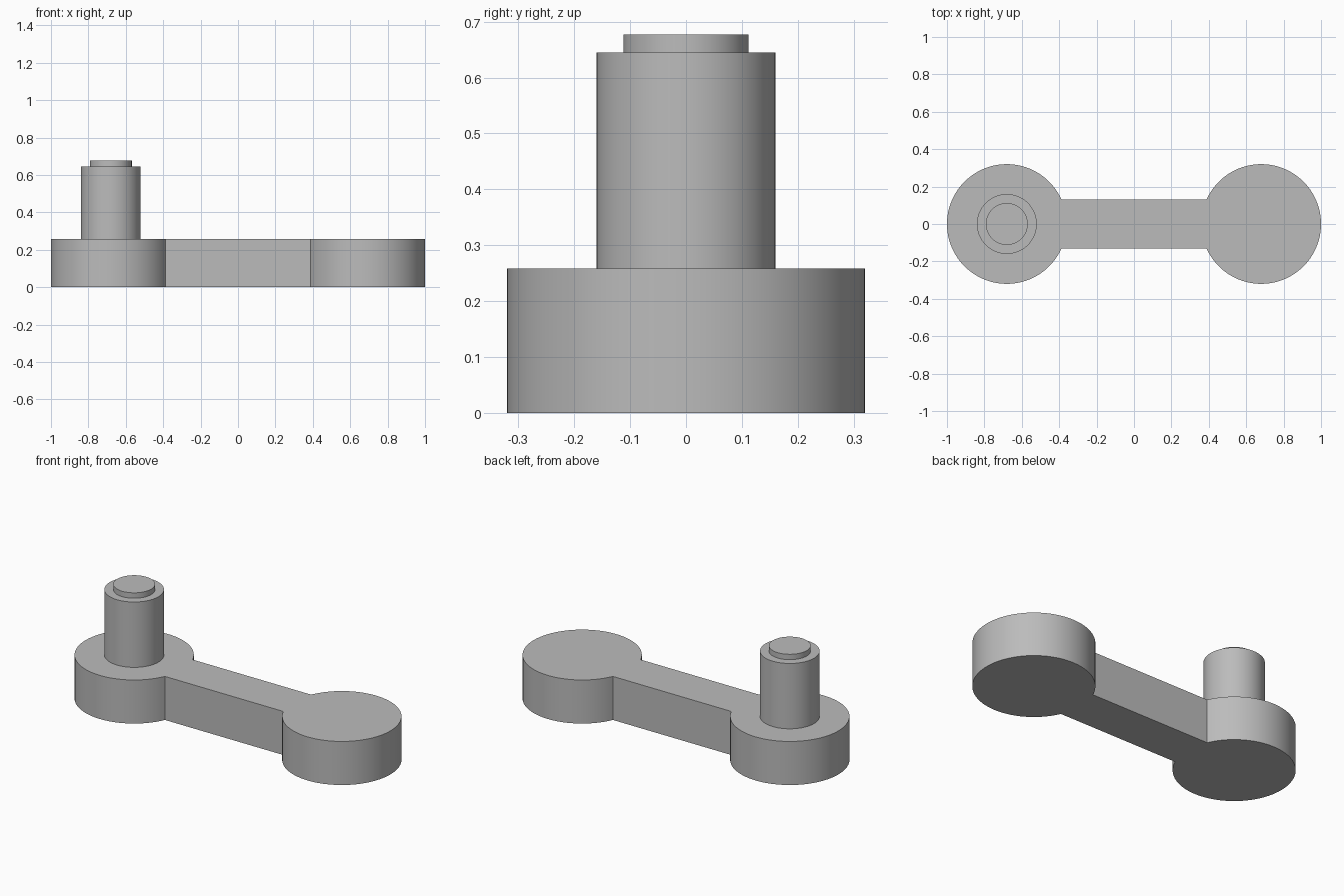
import bpy, bmesh
from math import sin, cos, pi, asin, radians

if "Cube" in bpy.data.objects:
    bpy.data.objects.remove(bpy.data.objects["Cube"], do_unlink=True)

BOSS_X, BOSS_R = 0.68, 0.32
BAR_HALF = 0.13
ARM_TOP = 0.258
SHOULDER_Z, TIP_Z = 0.645, 0.677

grey = bpy.data.materials.new("plain grey")
grey.use_nodes = True
colour = (0.5, 0.5, 0.5, 1)
grey.diffuse_color = colour
grey.node_tree.nodes["Principled BSDF"].inputs["Base Color"].default_value = colour


def make_object(name, bm):
    bmesh.ops.recalc_face_normals(bm, faces=bm.faces)
    mesh = bpy.data.meshes.new(name)
    bm.to_mesh(mesh)
    bm.free()
    mesh.materials.append(grey)
    obj = bpy.data.objects.new(name, mesh)
    bpy.context.collection.objects.link(obj)
    return obj


def shade(obj):
    bpy.ops.object.select_all(action="DESELECT")
    obj.select_set(True)
    bpy.context.view_layer.objects.active = obj
    bpy.ops.object.shade_smooth_by_angle(angle=radians(30))


# Crank arm: two round bosses joined by a straight bar, in one outline
def boss_arc(side, steps=80):
    neck = asin(BAR_HALF / BOSS_R)
    for i in range(steps + 1):
        a = -pi + neck + (2 * pi - 2 * neck) * i / steps
        yield side * (BOSS_X + BOSS_R * cos(a)), side * BOSS_R * sin(a)


bm = bmesh.new()
outline = [bm.verts.new((x, y, 0)) for side in (1, -1) for x, y in boss_arc(side)]
base = bm.faces.new(outline)
raised = bmesh.ops.extrude_face_region(bm, geom=[base], use_keep_orig=True)
top = [v for v in raised["geom"] if isinstance(v, bmesh.types.BMVert)]
bmesh.ops.translate(bm, verts=top, vec=(0, 0, ARM_TOP))
arm = make_object("crank_arm", bm)

# Stepped pin: a shaft with a narrower tip, turned from a profile
profile = [(0.16, ARM_TOP), (0.16, SHOULDER_Z), (0.112, SHOULDER_Z), (0.112, TIP_Z)]
SEGMENTS = 64
bm = bmesh.new()
rings = []
for r, z in profile:
    angles = [2 * pi * i / SEGMENTS for i in range(SEGMENTS)]
    rings.append([bm.verts.new((r * cos(a), r * sin(a), z)) for a in angles])
for low, high in zip(rings, rings[1:]):
    for i in range(SEGMENTS):
        j = (i + 1) % SEGMENTS
        bm.faces.new((low[i], low[j], high[j], high[i]))
bm.faces.new(rings[-1])
pin = make_object("stepped_pin", bm)
pin.location.x = -BOSS_X

for obj in (arm, pin):
    shade(obj)
